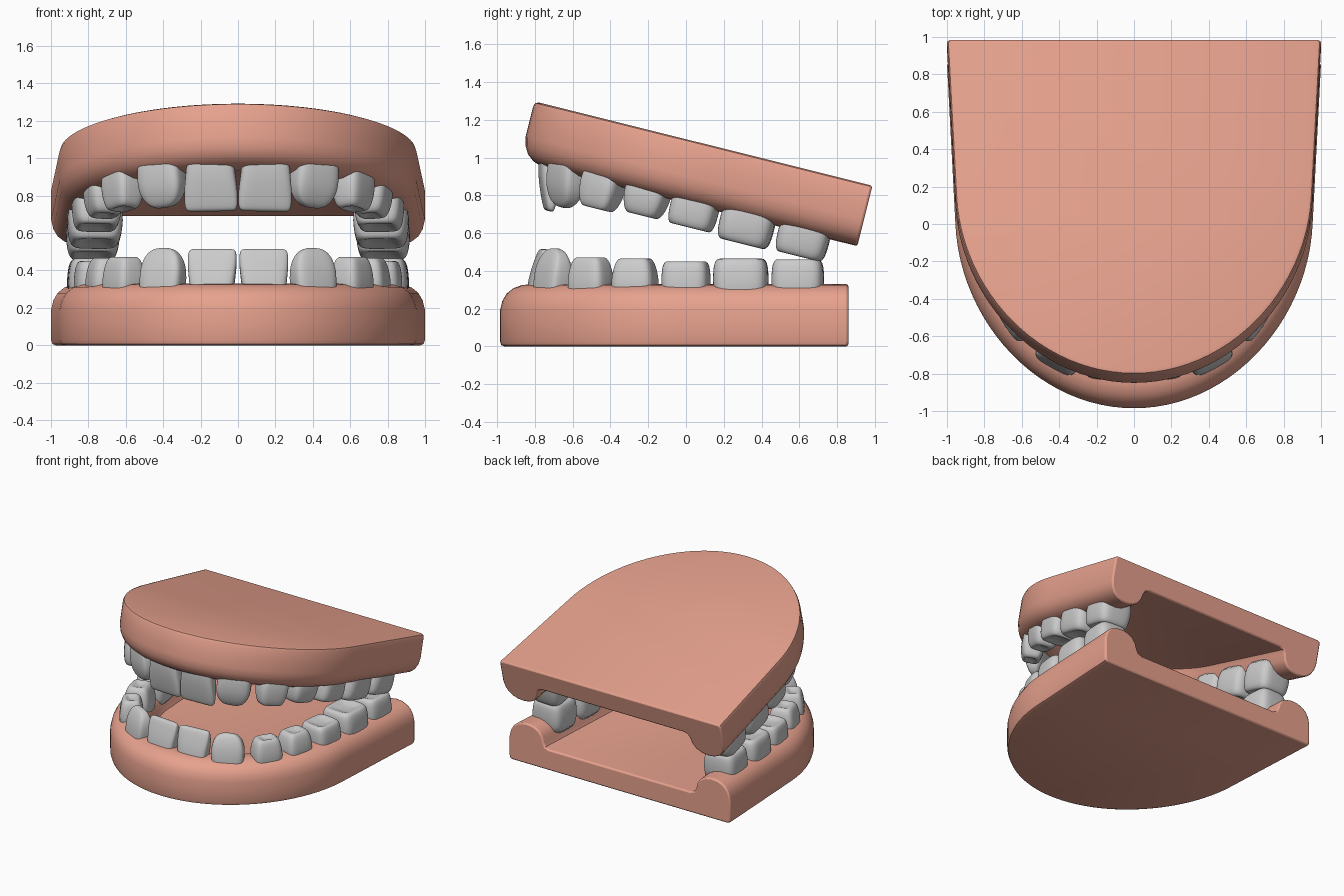
import bpy, bmesh, math
from mathutils import Matrix, Vector

if "Cube" in bpy.data.objects:
    bpy.data.objects.remove(bpy.data.objects["Cube"])

pink = bpy.data.materials.new("gum_pink")
pink.diffuse_color = (0.8, 0.36, 0.27, 1)
pink.use_nodes = True
pink.node_tree.nodes["Principled BSDF"].inputs["Base Color"].default_value = pink.diffuse_color

# The upper jaw is the lower one flipped, then tilted open
LOWER = Matrix.Identity(4)
UPPER = (Matrix.Rotation(math.radians(-14), 4, 'X')
         @ Matrix.Translation((0, -0.108, 1.065)) @ Matrix.Diagonal((1, 1, -1, 1)))
BACK = 0.86


def finish(name, bm, matrix, mat=None):
    bm.transform(matrix)
    bmesh.ops.recalc_face_normals(bm, faces=bm.faces)
    me = bpy.data.meshes.new(name)
    bm.to_mesh(me)
    bm.free()
    ob = bpy.data.objects.new(name, me)
    bpy.context.collection.objects.link(ob)
    if mat:
        me.materials.append(mat)
    return ob


def smooth(ob, angle):
    bpy.ops.object.select_all(action='DESELECT')
    ob.select_set(True)
    bpy.context.view_layer.objects.active = ob
    bpy.ops.object.shade_smooth_by_angle(angle=math.radians(angle))


# Horseshoe outline: straight flaring sides and an elliptical front
def outline():
    side = [BACK * (1 - i / 8) for i in range(8)]
    pts = [Vector((0.955 + 0.045 * y / BACK, y)) for y in side]
    for i in range(49):
        a = math.pi * i / 48
        y = -0.985 * math.sin(a)
        pts.append(Vector((math.cos(a) * (0.955 + 0.045 * y), y)))
    pts += [Vector((-p.x, p.y)) for p in reversed(pts[:8])]
    return pts


# Gum section: (inset from the outline, height), from base over the ridge to the floor
SECTION = [(.025, 0), (.007, .007), (0, .028), (0, .11), (0, .19), (.012, .24), (.035, .28),
           (.07, .308), (.115, .325), (.17, .33), (.225, .32), (.27, .295), (.298, .255),
           (.31, .21), (.325, .18), (.36, .168)]


def gum(name, matrix):
    bm = bmesh.new()
    pts = outline()
    n = len(pts)
    rings = []
    for inset, z in SECTION:
        ring = []
        for i, p in enumerate(pts):
            t = (pts[min(i + 1, n - 1)] - pts[max(i - 1, 0)]).normalized()
            q = p + Vector((t.y, -t.x)) * inset
            if i in (0, n - 1):
                q.y = BACK
            ring.append(bm.verts.new((q.x, q.y, z)))
        rings.append(ring)
    for a, b in zip(rings, rings[1:]):
        for i in range(n - 1):
            bm.faces.new((a[i], a[i + 1], b[i + 1], b[i]))
    bm.faces.new(rings[0])                                   # base
    bm.faces.new(rings[-1])                                  # mouth floor
    bm.faces.new([r[0] for r in rings] + [r[-1] for r in reversed(rings)])  # back end
    ob = finish(name, bm, matrix, pink)
    bev = ob.modifiers.new("soft_edges", 'BEVEL')
    bev.width, bev.segments, bev.angle_limit = 0.012, 2, math.radians(60)
    smooth(ob, 40)


# Crown profiles: (height fraction, width scale, depth scale)
INCISOR = [(0, .84, 1), (.4, .9, 1), (.6, .97, .85), (.8, 1, .62), (.93, .98, .42),
           (.985, .92, .3), (1, .8, .16), (1, .5, .06)]
CANINE = [(0, .9, 1), (.4, .98, 1), (.6, 1, .92), (.75, .93, .78), (.87, .8, .58),
          (.95, .6, .4), (.99, .38, .22), (1, .15, .1)]
PREMOLAR = [(0, .88, .9), (.4, .98, 1), (.55, 1, 1), (.75, .93, .92), (.9, .83, .8),
            (.98, .7, .66), (1, .52, .5), (.95, .3, .3), (.93, .12, .12)]
MOLAR = [(0, .88, .9), (.35, .97, .98), (.55, 1, 1), (.8, .98, .95), (.93, .93, .88),
         (1, .82, .77), (.99, .66, .62), (.93, .45, .42), (.91, .15, .15)]


def tooth(name, matrix, profile, x, y, yaw, w, d, tip, lean=0.0):
    """One tooth facing outward at yaw (0 = front, 90 = side), mirrored to the other side."""
    base, seg = 0.2, 24
    bm = bmesh.new()
    rings = []
    for f, sw, sd in profile:
        ring = []
        for i in range(seg):
            a = 2 * math.pi * (i + .5) / seg
            c, s = math.cos(a), math.sin(a)
            px = math.copysign(abs(c) ** .48, c) * w / 2 * sw
            py = math.copysign(abs(s) ** .48, s) * d / 2 * sd + lean * f * (tip - base)
            ring.append(bm.verts.new((px, py, base + f * (tip - base))))
        rings.append(ring)
    for a, b in zip(rings, rings[1:]):
        for i in range(seg):
            j = (i + 1) % seg
            bm.faces.new((a[i], a[j], b[j], b[i]))
    bm.faces.new(rings[0])
    bm.faces.new(rings[-1])
    bm.transform(Matrix.Translation((x, y, 0)) @ Matrix.Rotation(math.radians(yaw), 4, 'Z'))
    ob = finish(name, bm, matrix)
    ob.modifiers.new("other_side", 'MIRROR').use_mirror_merge = False
    sub = ob.modifiers.new("round", 'SUBSURF')
    sub.levels = sub.render_levels = 1
    smooth(ob, 80)


# Gums
gum("lower_gum", LOWER)
gum("upper_gum", UPPER)

# Teeth: profile, x, y, yaw, width, depth, tip height, inward lean
LOWER_TEETH = [
    ("incisor", INCISOR, .14, -.785, 5, .265, .13, .515, .1),
    ("canine", CANINE, .405, -.71, 29, .25, .15, .52, .05),
    ("first_premolar", PREMOLAR, .61, -.505, 56, .225, .18, .475, 0),
    ("second_premolar", PREMOLAR, .70, -.27, 74, .235, .21, .47, 0),
    ("first_molar", MOLAR, .75, 0, 83, .255, .25, .452, 0),
    ("second_molar", MOLAR, .767, .29, 87, .295, .29, .467, 0),
    ("third_molar", MOLAR, .775, .592, 87, .28, .28, .463, 0)]
UPPER_TEETH = [
    ("incisor", INCISOR, .149, -.84, 5, .29, .13, .545, .2),
    ("canine", CANINE, .415, -.735, 29, .26, .16, .51, .1),
    ("first_premolar", PREMOLAR, .615, -.525, 56, .23, .18, .475, 0),
    ("second_premolar", PREMOLAR, .71, -.285, 74, .235, .21, .452, 0),
    ("first_molar", MOLAR, .755, -.025, 83, .255, .26, .452, 0),
    ("second_molar", MOLAR, .765, .265, 87, .295, .3, .468, 0),
    ("third_molar", MOLAR, .775, .572, 87, .28, .29, .46, 0)]
for jaw, matrix, teeth in (("lower", LOWER, LOWER_TEETH), ("upper", UPPER, UPPER_TEETH)):
    for part, *spec in teeth:
        tooth(f"{jaw}_{part}", matrix, *spec)
